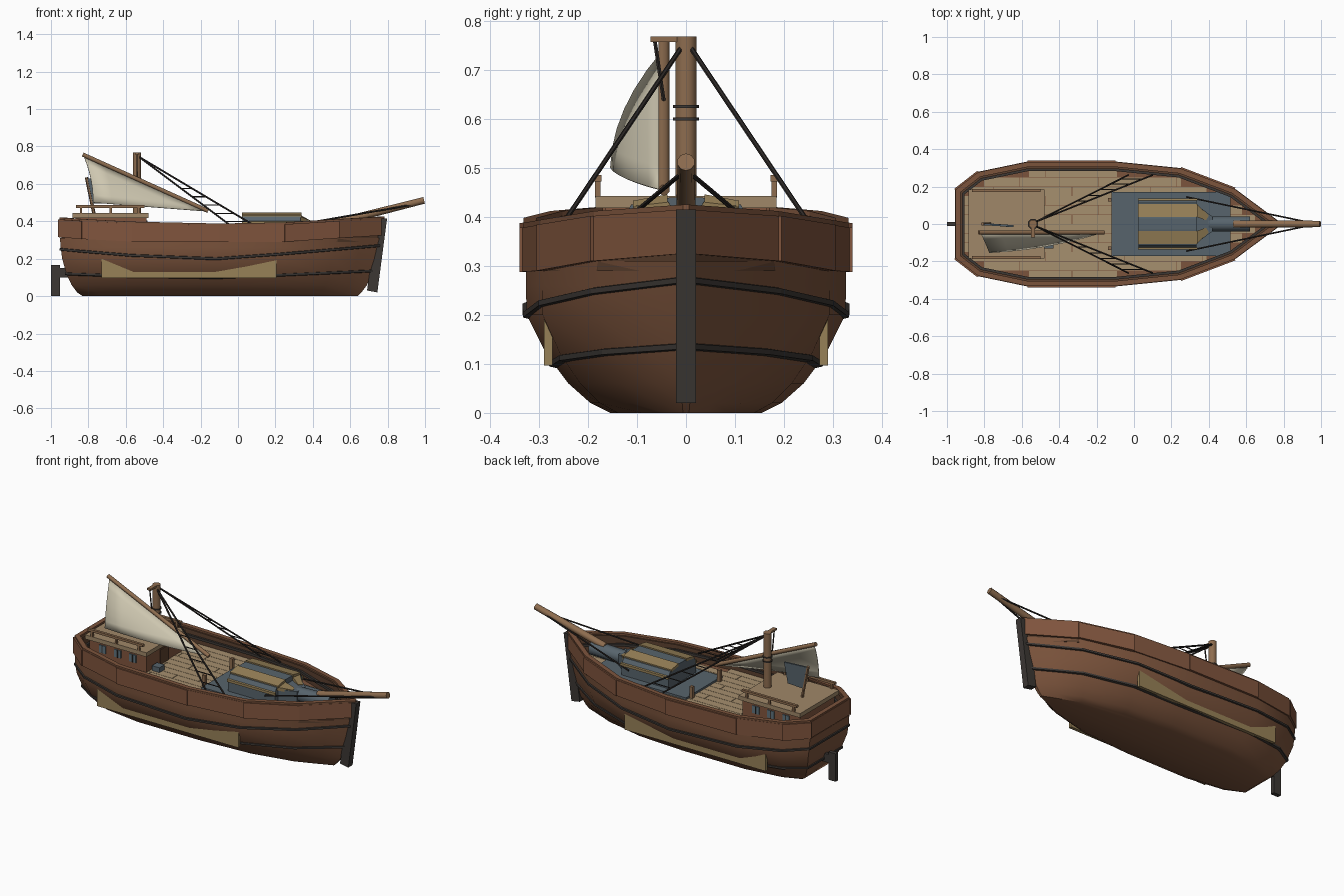
import bpy, bmesh, math
from mathutils import Vector

if "Cube" in bpy.data.objects:
    bpy.data.objects.remove(bpy.data.objects["Cube"])

COL = {"hull": (122, 84, 62), "plank": (128, 86, 64), "dark": (62, 58, 55), "liner": (92, 66, 50),
       "deck": (165, 142, 110), "tan": (150, 128, 88), "spar": (140, 108, 80), "grey": (88, 100, 108),
       "sail": (205, 198, 175), "rope": (50, 46, 44), "roof": (158, 134, 104), "glass": (95, 115, 125)}
mats = {}
for k, c in COL.items():
    mats[k] = bpy.data.materials.new(k)
    mats[k].diffuse_color = [(v / 255) ** 2.2 for v in c] + [1]


def mesh_obj(name, verts, faces, col, smooth=None):
    bm = bmesh.new()
    vs = [bm.verts.new(v) for v in verts]
    for f in faces:
        bm.faces.new([vs[i] for i in f])
    bmesh.ops.recalc_face_normals(bm, faces=bm.faces)
    me = bpy.data.meshes.new(name)
    bm.to_mesh(me)
    bm.free()
    me.materials.append(mats[col])
    ob = bpy.data.objects.new(name, me)
    bpy.context.collection.objects.link(ob)
    if smooth:
        bpy.ops.object.select_all(action='DESELECT')
        ob.select_set(True)
        bpy.context.view_layer.objects.active = ob
        bpy.ops.object.shade_smooth_by_angle(angle=math.radians(smooth))
    return ob


def loft(name, loops, col, closed=False, smooth=None):
    # skin between closed loops; ends capped, or joined back to the start
    n, m = len(loops[0]), len(loops)
    faces = []
    for j in range(m if closed else m - 1):
        k = (j + 1) % m
        faces += [(j*n + i, j*n + (i+1) % n, k*n + (i+1) % n, k*n + i) for i in range(n)]
    if not closed:
        faces += [tuple(range(n)), tuple(range((m-1)*n, m*n))]
    return mesh_obj(name, [v for l in loops for v in l], faces, col, smooth)


def box(name, lo, hi, col):
    (a, b, c), (d, e, f) = lo, hi
    return loft(name, [[(a, b, z), (d, b, z), (d, e, z), (a, e, z)] for z in (c, f)], col)


def rod(name, a, b, r, col, n=8, r2=None):
    a, b = Vector(a), Vector(b)
    q = (b - a).to_track_quat('Z', 'Y')
    ring = lambda p, s: [p + q @ Vector((s*math.cos(2*math.pi*(i+.5)/n), s*math.sin(2*math.pi*(i+.5)/n), 0))
                         for i in range(n)]
    return loft(name, [ring(a, r), ring(b, r2 or r)], col, smooth=50 if n > 6 else None)


def lerp_table(tab, x):
    for p, q in zip(tab, tab[1:]):
        if x <= q[0]:
            f = max(0, (x - p[0]) / (q[0] - p[0]))
            return [u + (v - u) * f for u, v in zip(p, q)][1:]
    return tab[-1][1:]


# hull: height -> half width, stern x, bow x ; and plan fullness along the length
LEVELS = [(0, .155, -.83, .64), (.02, .195, -.86, .66), (.06, .24, -.89, .69), (.12, .285, -.918, .715),
          (.2, .325, -.94, .738), (.26, .327, -.948, .752), (.31, .327, -.952, .765)]
PLAN = [(0, .57), (.07, .83), (.22, 1), (.49, 1), (.69, .9), (.86, .57), (.94, .27), (1, .04)]


def hull_point(t, z, side=1):
    w, x0, x1 = lerp_table(LEVELS, z)
    return Vector((x0 + (x1-x0)*t, side*w*lerp_table(PLAN, t)[0], z))


def hull_ring(zf):
    ts = [p[0] for p in PLAN]
    return [hull_point(t, zf(t)) for t in ts] + [hull_point(t, zf(t), -1) for t in reversed(ts)]


loft("hull", [hull_ring(lambda t, z=l[0]: z) for l in LEVELS], "hull", smooth=35)

# rub strakes following the hull
for name, z0, stern, bow in (("upper_wale", .2, .05, .07), ("lower_wale", .1, .02, .035)):
    zf = lambda t: z0 + stern*max(0, 1 - t/.4)**1.3 + bow*max(0, (t-.5)/.5)**1.1
    ring = hull_ring(zf)
    loops = []
    for i, p in enumerate(ring):
        d = (ring[(i+1) % len(ring)] - ring[i-1])
        nrm = Vector((-d.y, d.x, 0)).normalized()
        loops.append([p + nrm*a*.008 + Vector((0, 0, b*.009)) for a, b in ((1, .6), (1, -.6), (-1, -1), (-1, 1))])
    loft(name, loops, "dark", closed=True)

# bulwark outline: x, y, top z, bottom z
RAIL = [(-.957, .185, .41, .315), (-.835, .28, .402, .305), (-.57, .335, .388, .292), (-.1, .335, .378, .288),
        (.25, .3, .384, .29), (.54, .19, .402, .31), (.785, .008, .415, .325)]
FULL = RAIL + [(x, -y, a, b) for x, y, a, b in reversed(RAIL)]


def offset(d):
    # mitred inset/outset of the rail outline
    out, n = [], len(FULL)
    pts = [Vector(p[:2]) for p in FULL]
    for i in range(n):
        e1, e2 = (pts[i]-pts[i-1]).normalized(), (pts[(i+1) % n]-pts[i]).normalized()
        m = Vector((-e1.y, e1.x)) + Vector((-e2.y, e2.x))
        out.append(pts[i] + m * (2*d / max(m.length_squared, 1.2)))
    return out


def rail_ring(name, d_out, d_in, lo, hi, col):
    o, n = offset(d_out), offset(d_in)
    loft(name, [[(*o[i], lo(p)), (*o[i], hi(p)), (*n[i], hi(p)), (*n[i], lo(p))] for i, p in enumerate(FULL)],
         col, closed=True)


rail_ring("bulwark_lining", -.012, -.04, lambda p: .29, lambda p: p[2], "liner")
rail_ring("cap_rail", -.003, -.03, lambda p: p[2]-.002, lambda p: p[2]+.01, "hull")
rail_ring("inner_clamp", -.038, -.052, lambda p: .345, lambda p: .36, "dark")
for i in range(len(FULL)):
    if i == len(RAIL) - 1:
        continue
    j, d = (i+1) % len(FULL), .005 if min(i, 12-i) % 2 == 0 else -.001
    o, n = offset(d), offset(-.025)
    loft("bulwark_plank", [[(*o[k], FULL[k][3]), (*o[k], FULL[k][2]), (*n[k], FULL[k][2]), (*n[k], FULL[k][3])]
                           for k in (i, j)], "plank")

# deck planking
for r in range(-6, 6):
    y0, y1 = r*.05 + .001, r*.05 + .049
    ym = max(abs(y0), abs(y1)) + .022
    ok = [t/100 for t in range(101) if .327*lerp_table(PLAN, t/100)[0] > ym]
    if not ok:
        continue
    x, b = hull_point(ok[0], .31).x + .03, hull_point(ok[-1], .31).x - .03
    cut = -.75 + (r % 3)*.14
    while x < b:
        while cut <= x + .05:
            cut += .42
        e = min(cut, b)
        box("deck_plank", (x, y0, .308), (e-.003, y1, .316), "deck")
        x = e

# stem post, rudder and side boards
loft("stem_post", [[(.745, y, .415), (.797, y, .415), (.745, y, .02), (.69, y, .03)] for y in (-.02, .02)], "dark")
box("rudder", (-1, -.012, 0), (-.952, .012, .167), "dark")
box("rudder_hinge", (-.96, -.01, .1), (-.9, .01, .15), "dark")
for s in (-1, 1):
    y = sorted((s*.272, s*.29))
    box("side_board", (-.73, y[0], .097), (.205, y[1], .198), "tan")

# aft cabin with roof, windows and hand rails
box("cabin", (-.87, -.165, .31), (-.49, .165, .42), "plank")
box("cabin_roof", (-.885, -.185, .418), (-.478, .185, .443), "roof")
for s in (-1, 1):
    for x in (-.78, -.68, -.58):
        y = sorted((s*.16, s*.171))
        box("cabin_window", (x-.022, y[0], .355), (x+.022, y[1], .4), "glass")
        box("window_bar", (x-.003, y[0]-.002, .355), (x+.003, y[1]+.002, .4), "dark")
    for x in (-.84, -.68, -.53):
        box("rail_post", (x-.006, s*.18-.006, .44), (x+.006, s*.18+.006, .485), "spar")
    y = s*.18
    box("hand_rail", (-.865, y-.008, .472), (-.5, y+.008, .486), "spar")
    box("deck_post", (-.14, s*.13-.01, .31), (-.12, s*.13+.01, .385), "spar")
box("cabin_door", (-.492, -.04, .315), (-.484, .04, .405), "liner")
box("deck_chest", (-.48, -.13, .315), (-.43, -.08, .345), "grey")

# small grey steering panel on a leaning post
rod("panel_post", (-.77, 0, .44), (-.81, 0, .635), .009, "spar", 6)
loft("steering_panel", [[(-.785, y, .495), (-.67, y-.01, .495), (-.645, y-.01, .615), (-.815, y, .63)]
                        for y in (-.006, .004)], "grey")

# mast, bands, yard and sail
rod("mast", (-.54, 0, .31), (-.54, 0, .768), .023, "spar", 8)
for z in (.6, .625):
    rod("mast_band", (-.54, 0, z-.003), (-.54, 0, z+.003), .029, "dark", 8)
box("mast_arm", (-.552, -.072, .757), (-.528, 0, .768), "spar")
rod("halyard", (-.54, -.064, .762), (-.54, -.045, .635), .004, "rope", 5)
rod("yard", (-.83, -.045, .757), (-.16, -.045, .455), .012, "spar", 8)
head, foot, clew = Vector((-.82, -.048, .74)), Vector((-.17, -.048, .455)), Vector((-.775, -.155, .5))
N, idx, vs, fs = 6, {}, [], []
for i in range(N+1):
    for j in range(N+1-i):
        a, b, c = 1-(i+j)/N, i/N, j/N
        p = head*a + foot*b + clew*c
        p.y -= .1*a*c + .08*b*c
        p.x += .05*a*c
        idx[i, j] = len(vs)
        vs.append(p)
for i in range(N):
    for j in range(N-i):
        fs.append((idx[i, j], idx[i+1, j], idx[i, j+1]))
        if i+j < N-1:
            fs.append((idx[i+1, j], idx[i+1, j+1], idx[i, j+1]))
sail = mesh_obj("sail", vs, fs, "sail", smooth=60)
sail.modifiers.new("thickness", 'SOLIDIFY').thickness = .004

# shrouds with ratlines, bowsprit and its stays
for s in (-1, 1):
    top = Vector((-.53, s*.01, .745))
    ends = [Vector((-.03, s*.262, .37)), Vector((.1, s*.262, .37))]
    for e in ends:
        rod("shroud", top, e, .005, "rope", 6)
    for f in (.45, .57, .69, .81, .92):
        rod("ratline", top.lerp(ends[0], f), top.lerp(ends[1], f), .003, "rope", 5)
    rod("bowsprit_stay", (.93, s*.01, .488), (.28, s*.145, .375), .005, "rope", 6)
rod("bowsprit", (.535, 0, .395), (.995, 0, .512), .021, "spar", 10, .018)

# foredeck plate with the ribbed housing and its forward trunk
box("base_plate", (-.12, -.172, .314), (.515, .172, .328), "grey")
half = [(.13, .325), (.13, .395), (.112, .425), (.03, .44)]
prof = half + [(-y, z) for y, z in reversed(half)]
loft("housing", [[(x, y, z) for y, z in prof] for x in (.025, .335)], "grey")
for s in (-1, 1):
    loft("housing_slat", [[(x, s*y, z) for y, z in ((.108, .42), (.108, .433), (.038, .446), (.038, .43))]
                          for x in (.022, .34)], "tan")
    loft("side_slat", [[(x, s*y, z) for y, z in ((.125, .385), (.137, .385), (.137, .4), (.125, .402))]
                       for x in (.022, .34)], "tan")
    loft("front_slat", [[(.335, s*.107, z), (.335, s*.038, z+.008), (.385, s*.02, z-.02), (.4, s*.045, z-.025)]
                        for z in (.405, .425)], "tan")
loft("trunk_taper", [[(x, y, .33), (x, y, z), (x, -y, z), (x, -y, .33)]
                     for x, y, z in ((.335, .1, .41), (.42, .04, .395))], "grey")
rod("trunk", (.4, 0, .362), (.62, 0, .368), .042, "grey", 8)

for m in bpy.data.materials:
    if m.users and not m.is_grease_pencil:
        m.use_nodes = True
        m.node_tree.nodes["Principled BSDF"].inputs["Base Color"].default_value = m.diffuse_color
